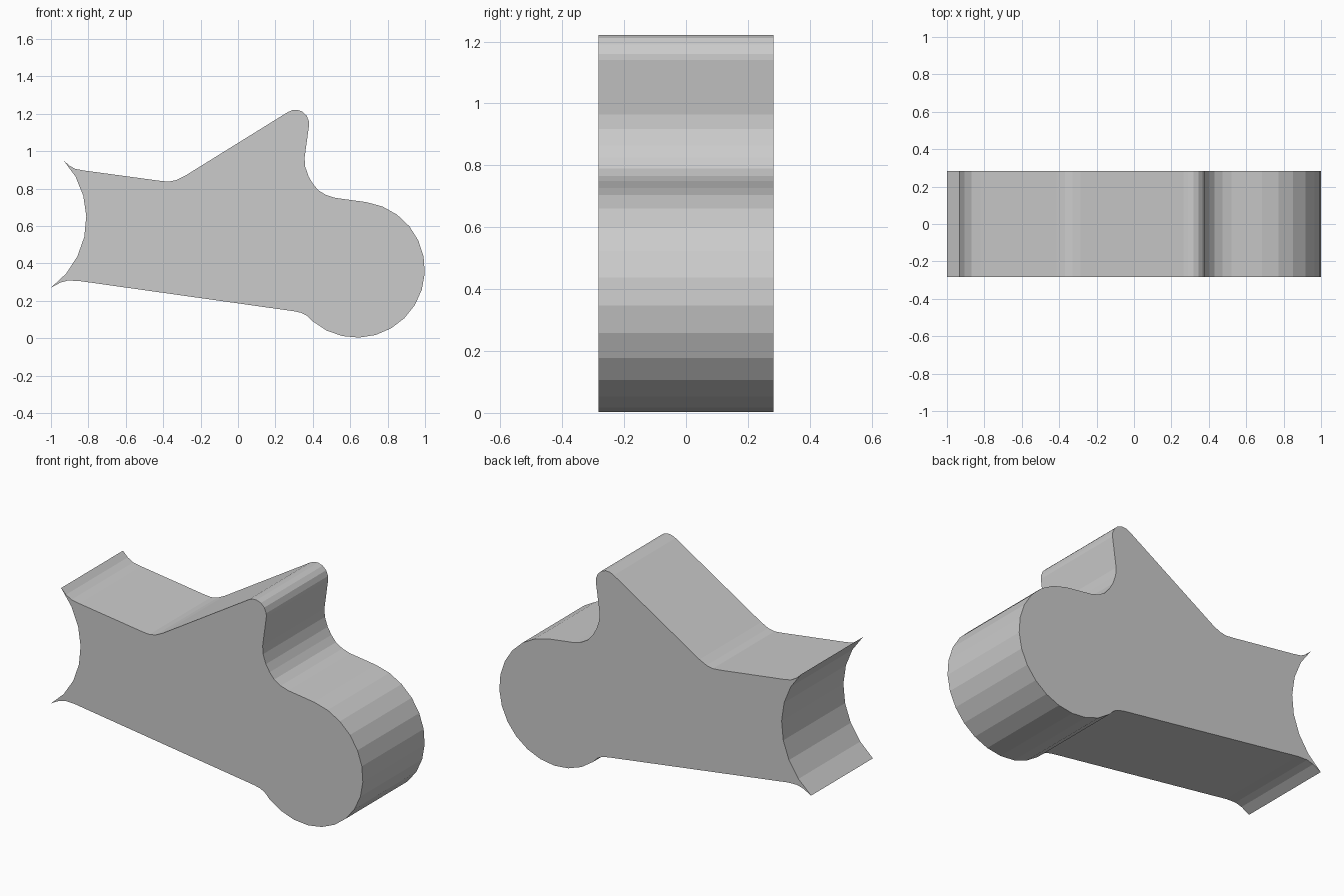
import bpy, bmesh, math

if "Cube" in bpy.data.objects:
    bpy.data.objects.remove(bpy.data.objects["Cube"])

HALF_DEPTH = 0.283


def arc(cx, cz, r, a0, a1, n):
    """Points on a circular arc, angles in degrees."""
    pts = []
    for i in range(n + 1):
        a = math.radians(a0 + (a1 - a0) * i / n)
        pts.append((cx + r * math.cos(a), cz + r * math.sin(a)))
    return pts


# Upper edge: flared corner, sloping neck, blended into the ramp and rounded spur
profile = [(-0.936, 0.955), (-0.905, 0.925), (-0.87, 0.905), (-0.82, 0.896),
           (-0.415, 0.841), (-0.37, 0.837), (-0.33, 0.845), (-0.285, 0.867),
           (0.265, 1.208), (0.29, 1.219), (0.317, 1.221), (0.345, 1.211),
           (0.367, 1.19), (0.379, 1.16), (0.38, 1.14)]
# Hollow behind the spur
profile += [(0.356, 0.965), (0.359, 0.918), (0.377, 0.865), (0.401, 0.825),
            (0.43, 0.79), (0.472, 0.765), (0.52, 0.75)]
# Large rounded end
profile += arc(0.635, 0.367, 0.364, 82, -130.7, 15)
# Underside, from the blend to the lower flared corner
profile += [(0.37, 0.12), (0.34, 0.135), (0.30, 0.144),
            (-0.85, 0.306), (-0.91, 0.308), (-0.95, 0.297)]
# Concave left end
profile += arc(-1.27, 0.641, 0.459, -54, 43, 7)[:-1]

# Extrude the profile across the depth
bm = bmesh.new()
face = bm.faces.new([bm.verts.new((x, -HALF_DEPTH, z)) for x, z in profile])
ext = bmesh.ops.extrude_face_region(bm, geom=[face], use_keep_orig=True)
moved = [g for g in ext["geom"] if isinstance(g, bmesh.types.BMVert)]
bmesh.ops.translate(bm, verts=moved, vec=(0, 2 * HALF_DEPTH, 0))
bmesh.ops.recalc_face_normals(bm, faces=bm.faces)

mesh = bpy.data.meshes.new("bracket_body")
bm.to_mesh(mesh)
bm.free()
body = bpy.data.objects.new("bracket_body", mesh)
bpy.context.collection.objects.link(body)
